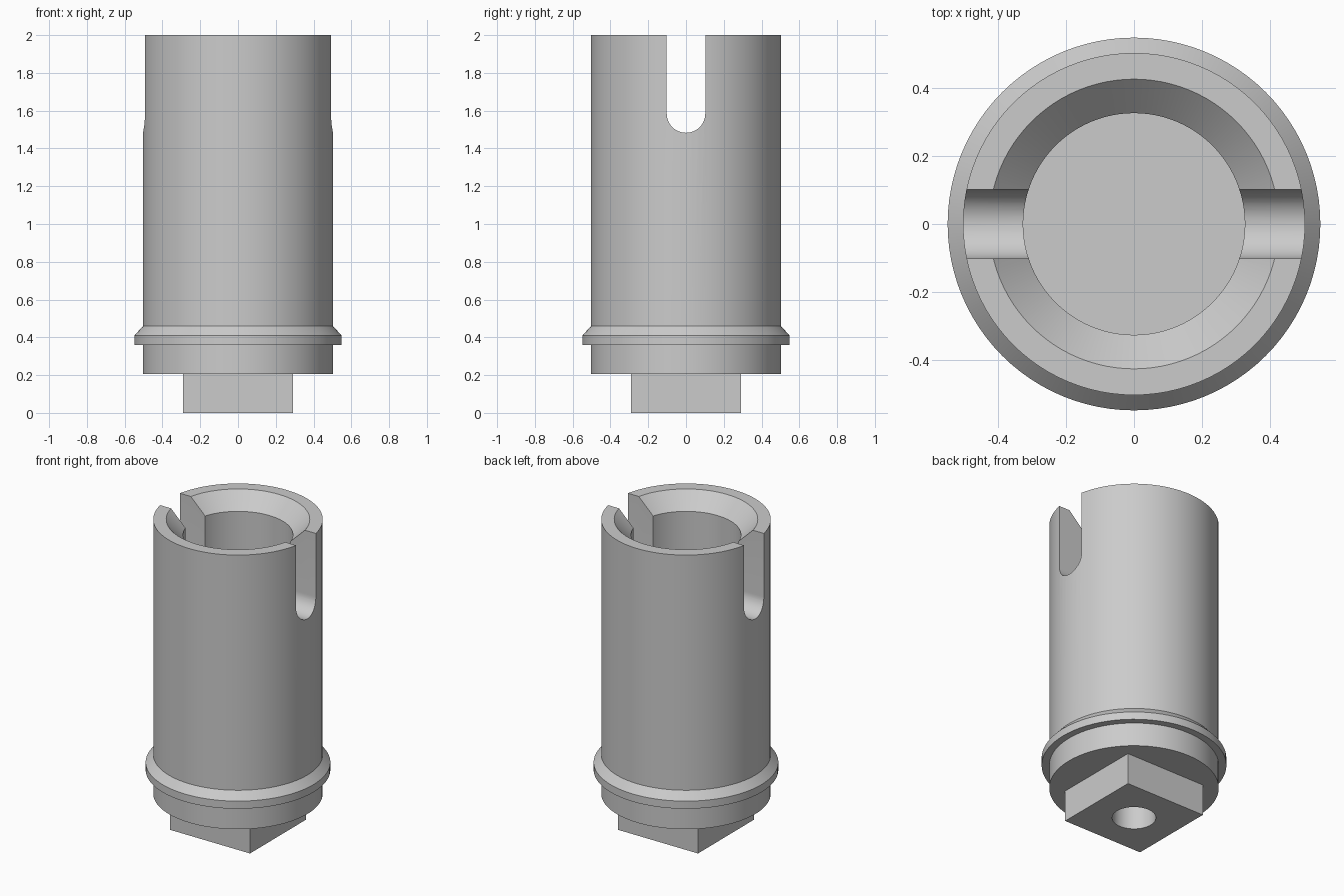
import bpy, bmesh, math
from mathutils import Matrix

cube = bpy.data.objects.get("Cube")
if cube:
    bpy.data.objects.remove(cube, do_unlink=True)

steel = bpy.data.materials.new("satin_grey")
steel.use_nodes = True
GREY = (0.6, 0.6, 0.6, 1)
steel.diffuse_color = GREY
steel.node_tree.nodes["Principled BSDF"].inputs["Base Color"].default_value = GREY


def make_object(name, bm):
    bmesh.ops.recalc_face_normals(bm, faces=bm.faces)
    mesh = bpy.data.meshes.new(name)
    bm.to_mesh(mesh)
    bm.free()
    mesh.materials.append(steel)
    obj = bpy.data.objects.new(name, mesh)
    bpy.context.collection.objects.link(obj)
    return obj


def lathe(name, profile, steps=96):
    """Revolve (radius, height) points about the z axis."""
    bm = bmesh.new()
    verts = [bm.verts.new((r, 0, z)) for r, z in profile]
    edges = [bm.edges.new(pair) for pair in zip(verts, verts[1:])]
    bmesh.ops.spin(bm, geom=verts + edges, cent=(0, 0, 0), axis=(0, 0, 1),
                   angle=math.tau, steps=steps, use_duplicate=False)
    bmesh.ops.remove_doubles(bm, verts=bm.verts, dist=1e-4)
    return make_object(name, bm)


def cut(target, cutter):
    mod = target.modifiers.new(cutter.name, 'BOOLEAN')
    mod.operation = 'DIFFERENCE'
    mod.solver = 'EXACT'
    mod.object = cutter
    bpy.context.view_layer.objects.active = target
    bpy.ops.object.modifier_apply(modifier=mod.name)
    bpy.data.objects.remove(cutter, do_unlink=True)


# Sleeve with flange, chamfered mouth and blind bore
R, BORE, FLOOR = 0.503, 0.326, 0.46
sleeve = lathe("slotted_sleeve", [
    (0, 0.205), (R, 0.205), (R, 0.36), (0.548, 0.36), (0.548, 0.41),
    (R, 0.46), (R, 2), (0.426, 2), (BORE, 1.9), (BORE, FLOOR), (0, FLOOR)])

# Round-bottomed slot through both side walls
SLOT, BASE = 0.102, 1.585
arc = [math.pi + math.pi * i / 24 for i in range(25)]
outline = [(SLOT * math.cos(a), BASE + SLOT * math.sin(a)) for a in arc]
outline += [(SLOT, 2.2), (-SLOT, 2.2)]
bm = bmesh.new()
face = bm.faces.new([bm.verts.new((-1, y, z)) for y, z in outline])
side = bmesh.ops.extrude_face_region(bm, geom=[face])["geom"]
bmesh.ops.translate(bm, vec=(2, 0, 0),
                    verts=[v for v in side if isinstance(v, bmesh.types.BMVert)])
cut(sleeve, make_object("slot_cutter", bm))

# Square drive block under the sleeve
bm = bmesh.new()
bmesh.ops.create_cube(bm, size=1, matrix=Matrix.Translation((0, 0, 0.1025))
                      @ Matrix.Diagonal((0.58, 0.58, 0.205, 1)))
drive = make_object("square_drive", bm)

# Blind screw hole in the underside
for part in (drive, sleeve):
    cut(part, lathe("hole_cutter",
                    [(0, -0.1), (0.13, -0.1), (0.13, 0.36), (0, 0.36)], 48))

# Smooth curved walls, keep machined edges crisp
bpy.ops.object.select_all(action='DESELECT')
for part in (sleeve, drive):
    part.select_set(True)
bpy.context.view_layer.objects.active = sleeve
bpy.ops.object.shade_smooth_by_angle(angle=math.radians(30))
